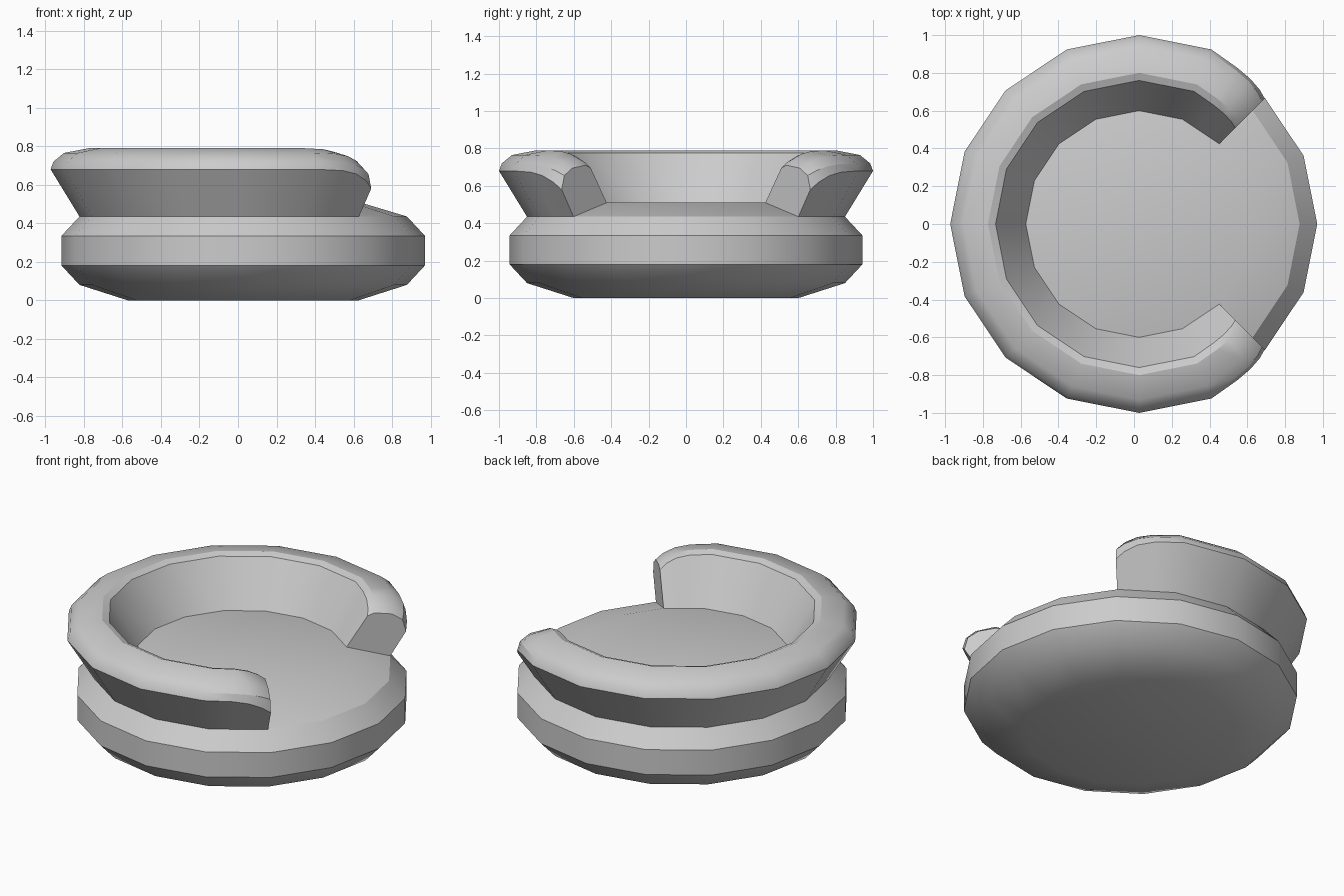
import bpy, bmesh, math

if "Cube" in bpy.data.objects:
    bpy.data.objects.remove(bpy.data.objects["Cube"])

CX = 0.027          # axis of the round seat
STEP = 22.5         # sixteen sides


def ring_point(bm, r, deg, z):
    # stay on the flat sides of the 16-gon between its corners
    off = (deg % STEP) - STEP / 2
    k = math.cos(math.radians(STEP / 2)) / math.cos(math.radians(off))
    a = math.radians(deg)
    return bm.verts.new((CX + r * k * math.cos(a), r * k * math.sin(a), z))


def bridge(bm, rows, closed):
    n = len(rows)
    for i in range(n if closed else n - 1):
        a, b = rows[i], rows[(i + 1) % n]
        for j in range(len(a) - 1):
            bm.faces.new((a[j], b[j], b[j + 1], a[j + 1]))


def finish(bm, name):
    bmesh.ops.recalc_face_normals(bm, faces=bm.faces)
    mesh = bpy.data.meshes.new(name)
    bm.to_mesh(mesh)
    bm.free()
    ob = bpy.data.objects.new(name, mesh)
    bpy.context.collection.objects.link(ob)
    bpy.ops.object.select_all(action='DESELECT')
    ob.select_set(True)
    bpy.context.view_layer.objects.active = ob
    bpy.ops.object.shade_smooth_by_angle(angle=math.radians(30))
    return ob


# Seat base: lathed cushion
bm = bmesh.new()
base = [(0.6, 0), (0.85, 0.08), (0.943, 0.18), (0.943, 0.335), (0.85, 0.435), (0.6, 0.51)]
rows = [[ring_point(bm, r, i * STEP, z) for r, z in base] for i in range(16)]
bridge(bm, rows, True)
bm.faces.new([row[0] for row in rows])
bm.faces.new([row[-1] for row in rows])
finish(bm, "seat_base")

# Backrest: flared profile swept three quarters round, sinking at the arm ends
full = [(0.6, 0.51), (0.76, 0.775), (0.80, 0.79), (0.93, 0.765),
        (0.985, 0.72), (1.0, 0.68), (0.85, 0.435)]
end = [(0.6, 0.51), (0.72, 0.695), (0.76, 0.71), (0.86, 0.695),
       (0.92, 0.655), (0.94, 0.58), (0.85, 0.435)]
arm = [(45, 1.0), (48, 0.6), (52.5, 0.25), (58, 0.07)]
sweep = arm + [(67.5 + i * STEP, 0.0) for i in range(11)]
sweep += [(360 - d, t) for d, t in reversed(arm)]
bm = bmesh.new()
rows = [[ring_point(bm, f[0] + (e[0] - f[0]) * t, deg, f[1] + (e[1] - f[1]) * t)
         for f, e in zip(full, end)] for deg, t in sweep]
bridge(bm, rows, False)
bm.faces.new(rows[0])
bm.faces.new(rows[-1])
finish(bm, "backrest")
